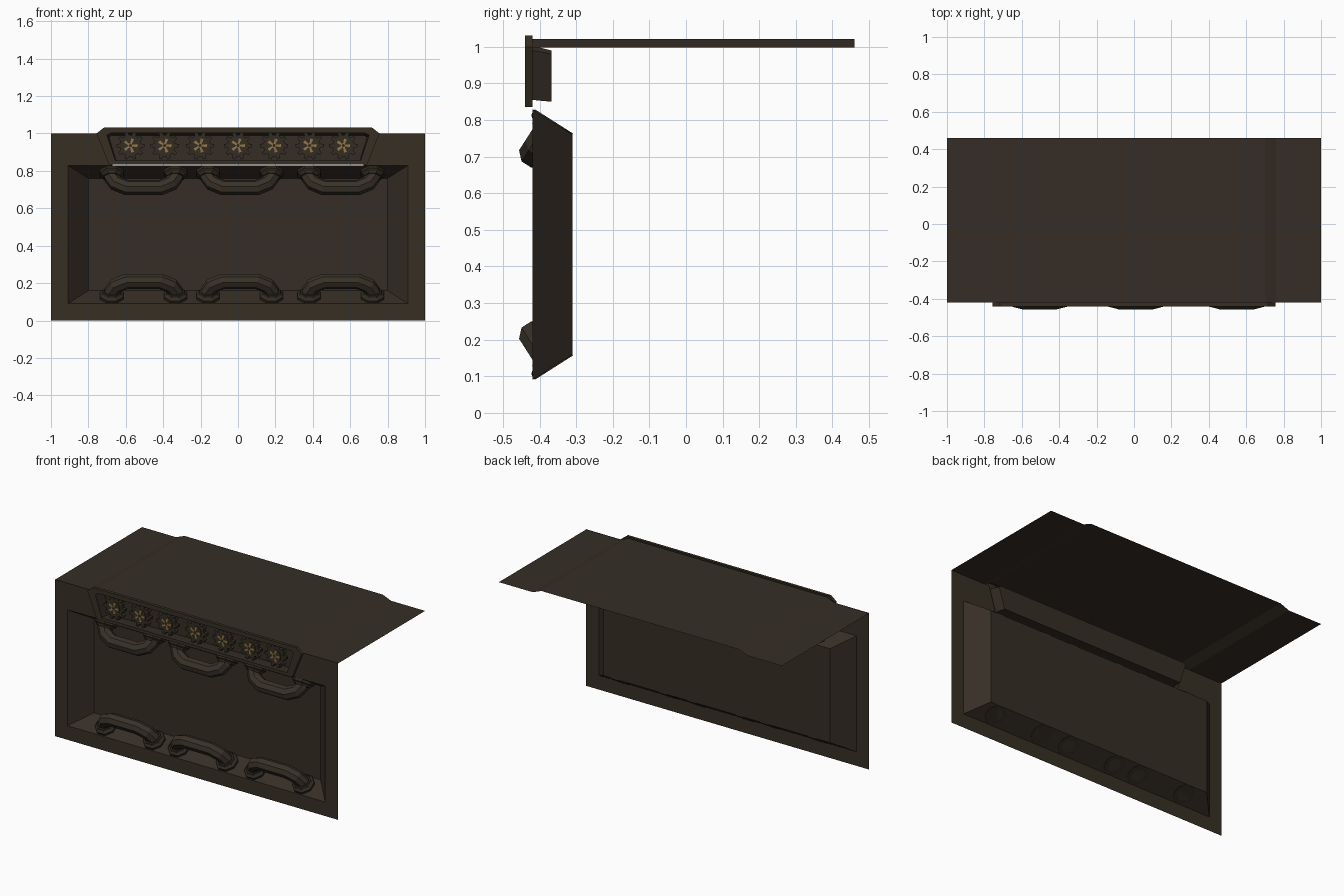
import bpy, bmesh, math
from mathutils import Vector

if "Cube" in bpy.data.objects:
    bpy.data.objects.remove(bpy.data.objects["Cube"])


def mat(name, col):
    m = bpy.data.materials.new(name)
    m.diffuse_color = (*col, 1)
    m.use_nodes = True
    m.node_tree.nodes["Principled BSDF"].inputs["Base Color"].default_value = m.diffuse_color
    return m


FRAME = mat("olive_brown", (0.037, 0.028, 0.017))
PANEL = mat("dark_brown", (0.037, 0.027, 0.019))
PIPE = mat("pipe_brown", (0.040, 0.031, 0.021))
GEAR = mat("gear_brown", (0.032, 0.025, 0.016))
GOLD = mat("old_gold", (0.30, 0.19, 0.06))


def loft(name, loops, material, caps=(False, False), closed=False):
    """Bridge a list of closed point loops, optionally capping the ends."""
    bm = bmesh.new()
    rings = [[bm.verts.new(p) for p in loop] for loop in loops]
    n = len(rings[0])
    for a, b in zip(rings, rings[1:]):
        for i in range(n):
            j = (i + 1) % n
            bm.faces.new((a[i], a[j], b[j], b[i]))
    if caps[0]:
        bm.faces.new(rings[0][::-1])
    if caps[1]:
        bm.faces.new(rings[-1])
    if closed:
        bmesh.ops.recalc_face_normals(bm, faces=bm.faces)
    me = bpy.data.meshes.new(name)
    bm.to_mesh(me)
    bm.free()
    me.materials.append(material)
    ob = bpy.data.objects.new(name, me)
    bpy.context.collection.objects.link(ob)
    return ob


def at_y(pts, y):
    return [(x, y, z) for x, z in pts]


def rect(x, z0, z1):
    return [(-x, z0), (x, z0), (x, z1), (-x, z1)]


def mirrored(half):
    """Complete a right-hand outline (bottom to top) with its left half."""
    return half + [(-x, z) for x, z in reversed(half)]


F = -0.42   # plane of the front

# Front frame: one thin sheet round the big recess and below the gear plate
frame = mirrored([(1, 0), (1, 1), (.72, 1), (.67, .83), (.91, .83), (.91, .09)])
loft("front_frame", [at_y(frame, F)], FRAME, (False, True))

# Sloping recess with its back panel
opening, back = rect(.91, .09, .83), rect(.80, .16, .76)
loft("recess_walls", [at_y(opening, F), at_y(back, -.31)], PANEL)
loft("recess_back", [at_y(back, -.31)], PANEL, (False, True))

# Top sheet with a raised middle
prof = [(-1, .998), (-.76, .998), (-.70, 1.022), (.70, 1.022), (.76, .998), (1, .998)]
bm = bmesh.new()
rows = [[bm.verts.new((x, y, z)) for x, z in prof] for y in (F, .46)]
for i in range(len(prof) - 1):
    bm.faces.new((rows[0][i], rows[0][i + 1], rows[1][i + 1], rows[1][i]))
me = bpy.data.meshes.new("top_sheet")
bm.to_mesh(me)
bm.free()
me.materials.append(PANEL)
bpy.context.collection.objects.link(bpy.data.objects.new("top_sheet", me))

# Gear plate: bevelled outline and a shallow tray
outer = mirrored([(.69, .835), (.757, 1.0), (.717, 1.031)])
inner = mirrored([(.655, .855), (.70, .99), (.68, 1.003)])
deep = mirrored([(.65, .85), (.69, .98), (.675, .99)])
loft("gear_plate", [at_y(outer, F), at_y(outer, -.44), at_y(inner, -.44), at_y(inner, F)], FRAME)
loft("gear_tray", [at_y(inner, F), at_y(deep, -.367)], PANEL, (False, True))


def gear_outline(cx, cz, r, root, teeth):
    pts = []
    for k in range(teeth):
        for f, rad in ((-.30, root), (-.17, r), (.17, r), (.30, root)):
            a = 2 * math.pi * (k + f) / teeth
            pts.append((cx + rad * math.cos(a), cz + rad * math.sin(a)))
    return pts


def disc(cx, cz, r, n):
    return [(cx + r * math.cos(2 * math.pi * i / n), cz + r * math.sin(2 * math.pi * i / n))
            for i in range(n)]


# Seven gears, each with a gold spoked hub
for i, cx in enumerate((-.575, -.392, -.203, 0, .193, .383, .563)):
    cz = .935
    g = gear_outline(cx, cz, .076, .058, 10)
    loft(f"gear_{i}", [at_y(g, -.405), at_y(g, -.428)], GEAR, (True, True), True)
    c = disc(cx, cz, .042, 12)
    loft(f"gear_collar_{i}", [at_y(c, -.428), at_y(c, -.432)], PANEL, (True, True), True)
    s = gear_outline(cx, cz, .038, .012, 5)
    loft(f"gold_hub_{i}", [at_y(s, -.432), at_y(s, -.437)], GOLD, (True, True), True)
    b = disc(cx, cz, .009, 6)
    loft(f"gear_pin_{i}", [at_y(b, -.437), at_y(b, -.439)], GEAR, (True, True), True)

# Bent pipes with octagonal flanges on the upper and lower recess walls
X = Vector((1, 0, 0))


def ring(c, a, b, ra, rb, n=8):
    out = []
    for k in range(n):
        t = 2 * math.pi * (k + .5) / n
        out.append(c + a * ra * math.cos(t) + b * rb * math.sin(t))
    return out


def pipe(name, cx, z, sign):
    nrm = Vector((0, -.537, sign * .843))
    side = X.cross(nrm)
    base = Vector((cx, -.363, z))
    half = [(-.17, -.004), (-.17, .035), (-.148, .07), (-.09, .098)]
    path = half + [(-u, v) for u, v in reversed(half)]
    loops = []
    for i, p in enumerate(path):
        p = Vector(p)
        d0 = (p - Vector(path[i - 1])).normalized() if i else None
        d1 = (Vector(path[i + 1]) - p).normalized() if i < len(path) - 1 else d0
        d0 = d0 or d1
        t = (d0 + d1).normalized()
        across = X * -t.y + nrm * t.x
        loops.append(ring(base + X * p.x + nrm * p.y, across, side, .041 / t.dot(d1), .041))
    loft(name, loops, PIPE, (True, True), True)
    for u in (-.17, .17):
        c = base + X * u
        lv = ((-.004, .067), (.014, .067), (.024, .054), (.034, .05))
        loft(name + "_flange", [ring(c + nrm * v, X, side, r, r) for v, r in lv],
             GEAR, (True, True), True)


for cx in (-.505, .01, .55):
    pipe("upper_pipe", cx, .793, -1)
    pipe("lower_pipe", cx, .127, 1)
